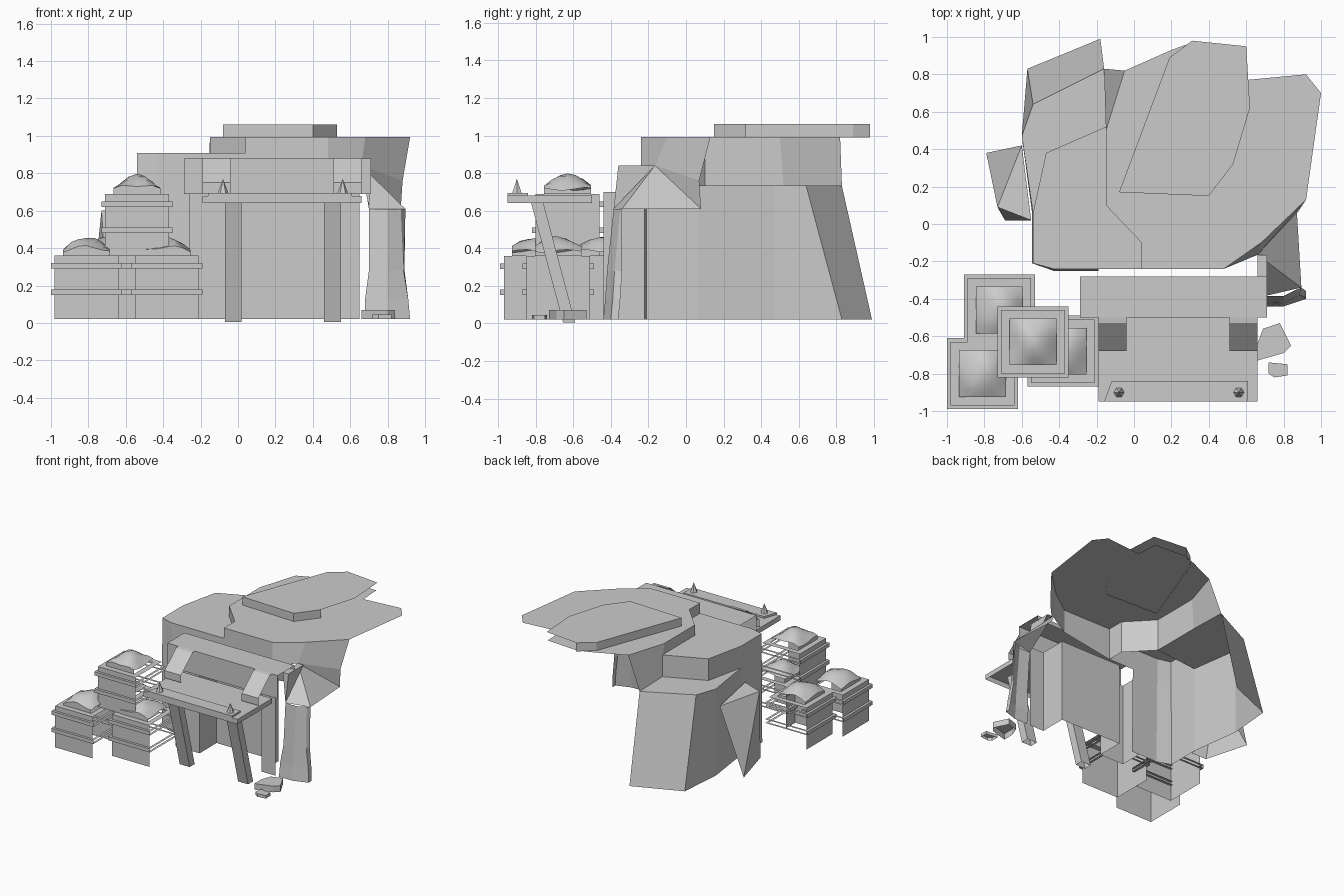
import bpy, bmesh, math

if "Cube" in bpy.data.objects:
    bpy.data.objects.remove(bpy.data.objects["Cube"])


def mesh(name, verts, faces, smooth=False):
    me = bpy.data.meshes.new(name)
    me.from_pydata(verts, [], faces)
    ob = bpy.data.objects.new(name, me)
    bpy.context.collection.objects.link(ob)
    for p in me.polygons:
        p.use_smooth = smooth
    return ob


def at(points, z):
    return [(x, y, z) for x, y in points]


def loft(name, rows, top=None):
    """Open wall strips between rows of points, with an optional top polygon."""
    n = len(rows[0])
    verts = [p for r in rows for p in r]
    faces = [(r*n+i, r*n+i+1, r*n+n+i+1, r*n+n+i)
             for r in range(len(rows)-1) for i in range(n-1)]
    if top:
        faces.append(tuple(range(len(verts), len(verts)+len(top))))
        verts += top
    return mesh(name, verts, faces)


def extrude_x(name, profile, x0, x1):
    return loft(name, [[(x0, y, z) for y, z in profile], [(x1, y, z) for y, z in profile]])


def prism(name, outline, z0, z1):
    ring = outline + outline[:1]
    return loft(name, [at(ring, z0), at(ring, z1)], at(outline, z1))


def square(cx, cy, h):
    return [(cx-h, cy-h), (cx+h, cy-h), (cx+h, cy+h), (cx-h, cy+h)]


def ring(name, cx, cy, outer, inner, z):
    return mesh(name, at(square(cx, cy, outer), z) + at(square(cx, cy, inner), z),
                [(i, (i+1) % 4, 4+(i+1) % 4, 4+i) for i in range(4)])


# cap rock: flat top, flared walls on the left and front, open behind
cap_edge = [(-.05, .82), (-.15, .5), (-.15, .1), (.04, -.1), (.04, -.24),
            (.48, -.24), (.68, -.1), (.92, .13)]
cap_foot = [(-.16, .83, .73), (-.15, .52, .73), (-.15, .1, .73), (.04, -.1, .73),
            (.04, -.24, .73), (.48, -.24, .8), (.66, -.165, .84), (.88, .07, .76)]
cap_back = [(1, .7), (.92, .8), (.6, .77), (.59, .95), (.31, .97), (.2, .93)]
loft("cap_rock", [cap_foot, at(cap_edge, .993)], at(cap_edge + cap_back, .993))

# sloping shoulder between the cap and the right pillar
mesh("right_shoulder", [(.66, -.165, .84), (.88, .07, .76), (.87, .08, .61), (.895, -.34, .61),
                        (.7, -.385, .61), (.66, -.36, .84), (.71, -.36, .84), (.71, -.165, .84)],
     [(0, 1, 2), (0, 2, 3), (0, 3, 4), (0, 5, 6, 7), (5, 4, 6), (6, 4, 7)])

# thin slab on top, side walls at the front and left
slab = [(.19, .89), (-.08, .17), (.4, .15), (.53, .32), (.62, .62), (.6, .95), (.31, .98)]
loft("top_slab", [at(slab[-1:] + slab[:4], .99), at(slab[-1:] + slab[:4], 1.06)], at(slab, 1.06))

# left rock: upper block, then the sloping lower body
block = [(-.15, .52), (-.47, .38), (-.54, .06), (-.54, -.21), (-.43, -.24), (.04, -.24)]
loft("left_upper_rock", [at(block, .73), at(block, .908)],
     at(block + [(.04, -.1), (-.15, .1)], .908))
body_top = [(-.16, .83), (-.54, .64), (-.6, .47), (-.54, .06), (-.54, -.21), (-.43, -.24), (-.19, -.24)]
body_low = [(-.18, .99), (-.57, .83), (-.6, .47), (-.545, .06), (-.545, -.21), (-.43, -.25), (-.19, -.25)]
loft("left_lower_rock", [at(body_low, .02), at(body_top, .73)],
     at(body_top[:4] + [(-.15, .1), (-.15, .52)], .73))

# small leaning rock on the left side
mesh("leaning_rock", [(-.6, .42, .57), (-.73, .09, .6), (-.55, .02, .6),
                      (-.79, .38, .02), (-.69, .02, .02), (-.55, .02, .02)],
     [(0, 1, 2), (0, 3, 1), (1, 3, 4), (1, 4, 5, 2)])

# rock pillar at the right
loft("right_pillar", [
    [(.68, -.44, .02), (.8, -.44, .02), (.92, -.4, .02), (.92, -.36, .02)],
    [(.68, -.425, .13), (.8, -.43, .13), (.91, -.39, .13), (.91, -.35, .13)],
    [(.70, -.41, .28), (.8, -.42, .28), (.885, -.38, .28), (.89, -.34, .28)],
    [(.70, -.385, .61), (.8, -.385, .61), (.87, -.35, .61), (.895, -.34, .61)]])

# recessed doorway wall between two jambs
doorway = [(-.26, -.25), (-.26, -.44), (-.04, -.44), (-.04, -.22),
           (.52, -.22), (.52, -.44), (.65, -.44)]
loft("doorway_wall", [at(doorway, .02), at(doorway, .7)])

# lintel, its straps, and the projecting awning shelf
lintel = [(-.28, .845), (-.28, .88), (-.5, .88), (-.5, .69)]
extrude_x("lintel", lintel, -.29, .71)
for x in (-.19, .51):
    extrude_x("awning_strap", [(-.5, .883), (-.53, .88), (-.6, .82), (-.68, .75), (-.68, .69)], x, x+.15)
prism("awning_shelf", [(-.19, -.95), (.66, -.95), (.66, -.5), (-.19, -.5)], .64, .68)
prism("front_board", [(-.16, -.95), (.61, -.95), (.61, -.84), (-.12, -.84)], .68, .695)

# spikes on the shelf and leaning posts below
for sx, px in ((-.08, -.025), (.56, .505)):
    foot = [(sx+.03*math.cos(i*math.pi/3), -.9+.03*math.sin(i*math.pi/3), .69) for i in range(6)]
    mesh("spike", foot + [(sx, -.9, .77)], [(i, (i+1) % 6, 6) for i in range(6)])
    low = at([(px-.045, -.655), (px+.045, -.655), (px+.045, -.59), (px-.045, -.59)], .005)
    high = [(x, y-.17, .645) for x, y, z in low]
    loft("post", [low + low[:1], high + high[:1]])

# loose stones
prism("large_stone", [(.66, -.73), (.8, -.69), (.84, -.65), (.78, -.53), (.69, -.56), (.66, -.64)], .02, .07)
prism("small_stone", [(.72, -.8), (.75, -.82), (.82, -.81), (.82, -.75), (.72, -.74)], .02, .045)


# crates: body open at the back, bands, rim and a domed load
def crate(cx, cy, z0, z1):
    h, outer = .17, .19
    f = [(cx-h, cy+h), (cx-h, cy-h), (cx+h, cy-h)]
    loft("crate_body", [at(f, z0), at(f, z1)])
    ring("crate_rim", cx, cy, h, .125, z1)
    o = [(cx-outer, cy+outer), (cx-outer, cy-outer), (cx+outer, cy-outer)]
    for b in (z1-.21, z1-.07):
        loft("crate_band", [at(o, b), at(o, b+.03)])
        for z in (b, b+.03):
            ring("crate_band_edge", cx, cy, outer, h, z)
    n = 6
    verts, faces = [], []
    for j in range(n+1):
        for i in range(n+1):
            u, v = 2*i/n-1, 2*j/n-1
            lift = .025 + .075*(1-u*u)*(1-.7*v*v) + .008*math.sin(4*u+3*v+cx*9)
            verts.append((cx+.125*u, cy+.125*v, z1 + lift))
    for j in range(n):
        for i in range(n):
            a = j*(n+1)+i
            faces.append((a, a+1, a+n+2, a+n+1))
    # short skirt on the open sides of the load
    front = [k for k in range(n+1)]
    left = [k*(n+1) for k in range(n, -1, -1)]
    mesh("crate_load", verts, faces, True)
    skirt = [verts[k] for k in left + front[1:]]
    loft("load_skirt", [[(x, y, z1) for x, y, z in skirt], skirt])


for c in ((-.81, -.8, .02, .36), (-.72, -.46, .02, .36), (-.38, -.68, .02, .36), (-.54, -.63, .36, .69)):
    crate(*c)
